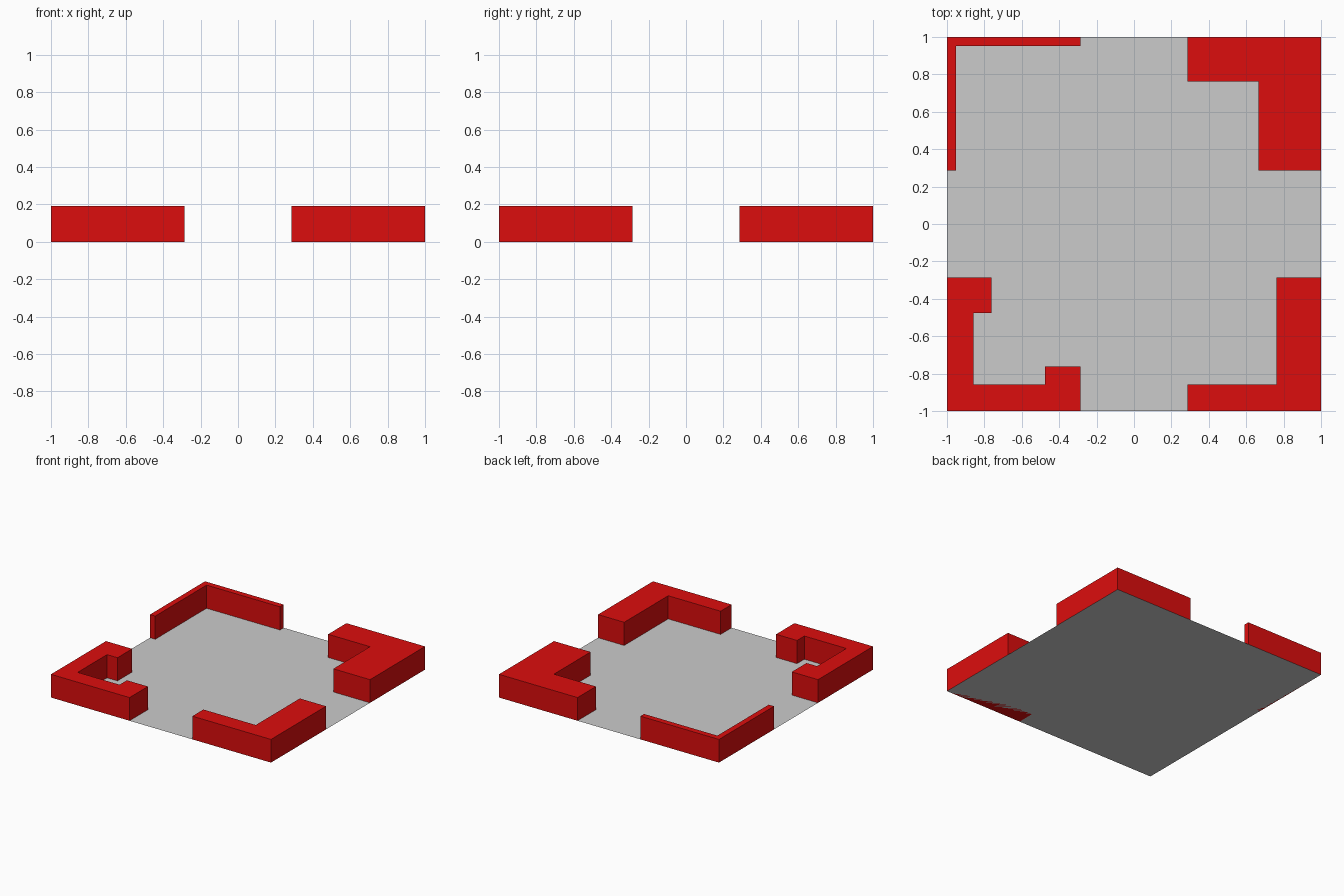
import bpy, bmesh

if "Cube" in bpy.data.objects:
    bpy.data.objects.remove(bpy.data.objects["Cube"])

U = 1 / 21          # layout grid unit
HEIGHT = 4 * U      # wall height

red = bpy.data.materials.new("red_paint")
red.diffuse_color = (0.72, 0.004, 0.004, 1)
red.use_nodes = True
red.node_tree.nodes["Principled BSDF"].inputs["Base Color"].default_value = red.diffuse_color


def extruded_outline(name, points, height=0, material=None):
    """Flat outline in grid units, raised to the given height."""
    bm = bmesh.new()
    base = bm.faces.new([bm.verts.new((x * U, y * U, 0)) for x, y in points])
    if height:
        top = bmesh.ops.extrude_face_region(bm, geom=[base], use_keep_orig=True)
        verts = [g for g in top["geom"] if isinstance(g, bmesh.types.BMVert)]
        bmesh.ops.translate(bm, verts=verts, vec=(0, 0, height))
        bmesh.ops.recalc_face_normals(bm, faces=bm.faces)
    mesh = bpy.data.meshes.new(name)
    bm.to_mesh(mesh)
    bm.free()
    obj = bpy.data.objects.new(name, mesh)
    bpy.context.collection.objects.link(obj)
    if material:
        mesh.materials.append(material)
    return obj


def corner_outline(sx, sy, side_inner, end_inner):
    """L-shaped corner: inner edge of the side wall (x) and end wall (y)."""
    pts = [(6, 21), (21, 21), (21, 6), (side_inner, 6),
           (side_inner, end_inner), (6, end_inner)]
    return [(sx * x, sy * y) for x, y in pts]


# Floor sheet
extruded_outline("floor", [(-21, -21), (21, -21), (21, 21), (-21, 21)])

# L-shaped corner walls
for name, sx, sy, side, end in (
        ("back_left_wall", -1, 1, 20, 20),
        ("back_right_wall", 1, 1, 14, 16),
        ("front_right_wall", 1, -1, 16, 18)):
    extruded_outline(name, corner_outline(sx, sy, side, end), HEIGHT, red)

# Front left corner wall with hooked ends
half = [(21, 21), (21, 6), (16, 6), (16, 10), (18, 10), (18, 18)]
hooked = half + [(y, x) for x, y in half[-2:0:-1]]
extruded_outline("front_left_wall", [(-x, -y) for x, y in hooked], HEIGHT, red)
